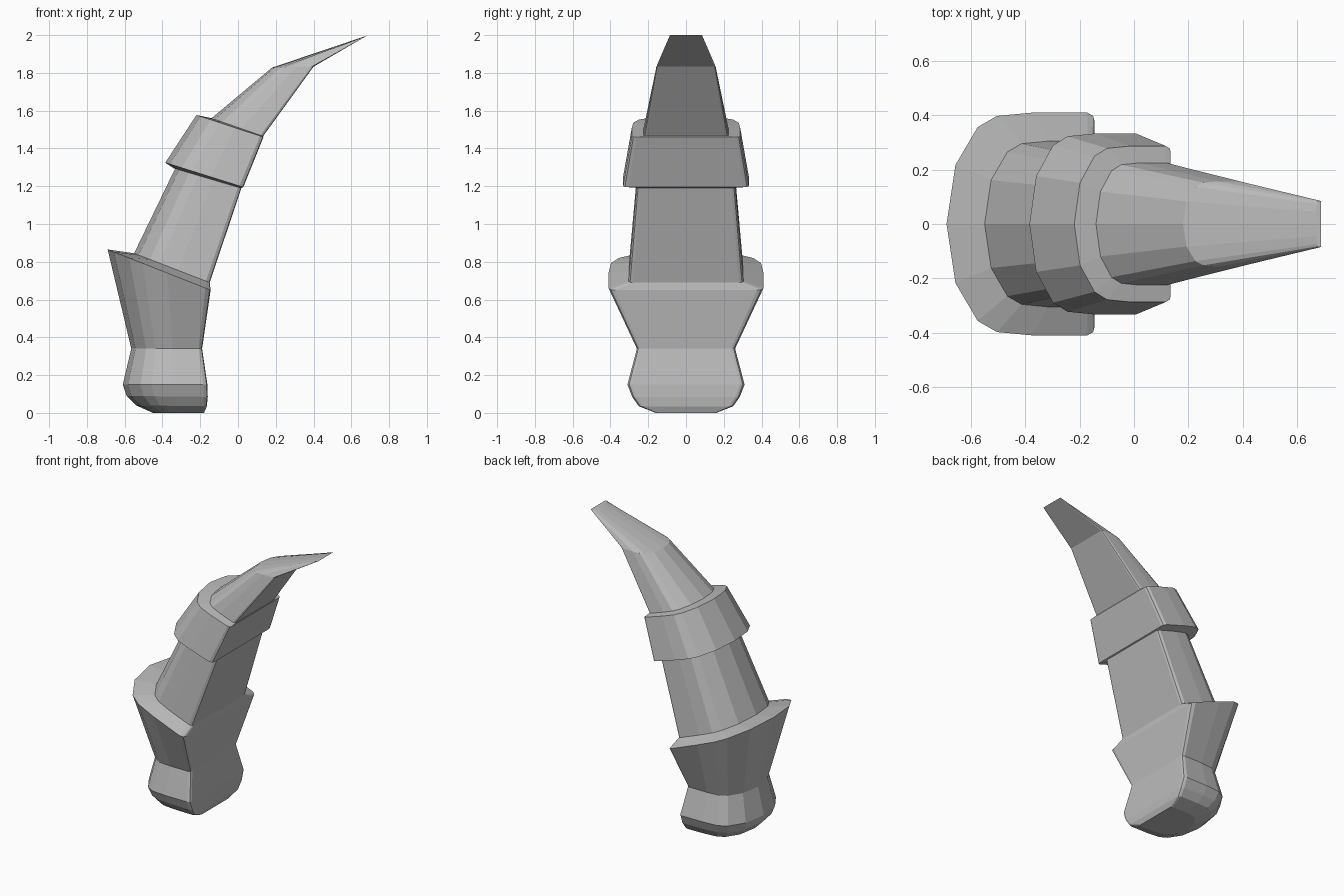
import bpy, bmesh

cube = bpy.data.objects.get("Cube")
if cube:
    bpy.data.objects.remove(cube)

grey = bpy.data.materials.new("plain grey")
grey.use_nodes = True
colour = (0.5, 0.5, 0.5, 1)
grey.diffuse_color = colour
grey.node_tree.nodes["Principled BSDF"].inputs["Base Color"].default_value = colour

# Half cross-section: round back (0) to flat inner side (1), with relative half width
HALF = [(0, 0), (.06, .53), (.21, .87), (.34, .97), (.58, 1), (.95, 1), (.99, .97), (1, .92)]
SECTION = HALF + [(u, -v) for u, v in reversed(HALF[1:])]


def loft(name, rings):
    """Skin D-shaped rings: (back x, back z, inner x, inner z, half width)."""
    bm = bmesh.new()
    loops = []
    for xa, za, xb, zb, w in rings:
        loops.append([bm.verts.new((xa + (xb - xa) * u, v * w, za + (zb - za) * u))
                      for u, v in SECTION])
    n = len(SECTION)
    for low, high in zip(loops, loops[1:]):
        for i in range(n):
            j = (i + 1) % n
            bm.faces.new((low[i], low[j], high[j], high[i]))
    bm.faces.new(loops[0])
    bm.faces.new(loops[-1])
    bmesh.ops.recalc_face_normals(bm, faces=bm.faces)
    mesh = bpy.data.meshes.new(name)
    bm.to_mesh(mesh)
    bm.free()
    mesh.materials.append(grey)
    obj = bpy.data.objects.new(name, mesh)
    bpy.context.collection.objects.link(obj)


# Rounded foot, narrow waist and flared cuff
loft("base_cuff", [
    (-.45, 0, -.18, 0, .16),
    (-.54, .04, -.165, .035, .25),
    (-.59, .09, -.16, .085, .285),
    (-.61, .15, -.162, .15, .31),
    (-.565, .34, -.19, .34, .26),
    (-.69, .865, -.145, .65, .41),
    (-.55, .845, -.15, .69, .305),
])

# Tapered shaft between the cuff and the band
loft("lower_segment", [
    (-.55, .845, -.15, .69, .305),
    (-.32, 1.32, .025, 1.21, .26),
])

# Raised band
loft("band", [
    (-.34, 1.295, .015, 1.19, .265),
    (-.385, 1.325, .028, 1.195, .333),
    (-.22, 1.577, .135, 1.46, .287),
    (-.14, 1.56, .133, 1.465, .225),
])

# Curved claw with a flattened tip
loft("claw_tip", [
    (-.14, 1.56, .133, 1.465, .225),
    (.18, 1.828, .4, 1.833, .157),
    (.67, 1.993, .688, 2, .085),
])
